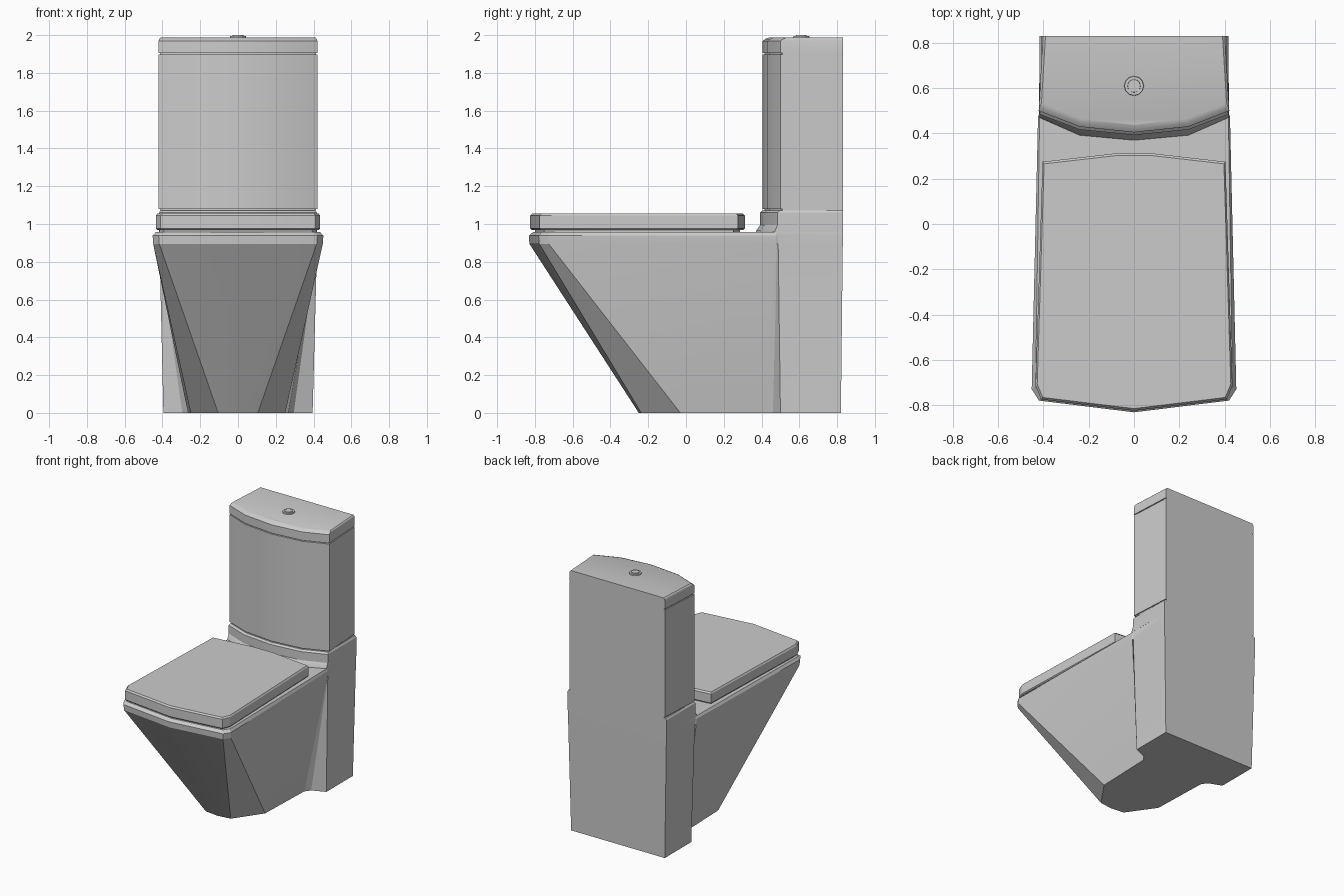
import bpy, bmesh, math

if "Cube" in bpy.data.objects:
    bpy.data.objects.remove(bpy.data.objects["Cube"])


def loft(name, rings):
    """Skin between stacked half outlines (x >= 0, front to back), mirrored in x."""
    bm = bmesh.new()
    loops = []
    for z, half in rings:
        left = [(-x, y) for x, y in reversed(half) if x > 1e-6]
        loops.append([bm.verts.new((x, y, z)) for x, y in half + left])
    n = len(loops[0])
    for lo, hi in zip(loops, loops[1:]):
        for i in range(n):
            j = (i + 1) % n
            bm.faces.new((lo[i], lo[j], hi[j], hi[i]))
    bm.faces.new(list(reversed(loops[0])))
    bm.faces.new(loops[-1])
    bmesh.ops.recalc_face_normals(bm, faces=bm.faces)
    return finish(name, bm)


def finish(name, bm):
    mesh = bpy.data.meshes.new(name)
    bm.to_mesh(mesh)
    bm.free()
    ob = bpy.data.objects.new(name, mesh)
    bpy.context.collection.objects.link(ob)
    bpy.ops.object.select_all(action='DESELECT')
    bpy.context.view_layer.objects.active = ob
    ob.select_set(True)
    bpy.ops.object.shade_smooth_by_angle(angle=math.radians(20))
    return ob


def inset(half, dx, dy):
    """Pull sides in by dx and the front back by dy; the wall side stays put."""
    return [(max(x - dx, 0), y if y > 0.8 else y + dy) for x, y in half]


def scaled(half, s, cy=-0.26):
    return [(x * s, cy + (y - cy) * s) for x, y in half]


# Bowl and pedestal in one body: narrow foot, wide rim
foot = [(0, -.25), (.105, -.237), (.25, -.03), (.265, .42), (.295, .46),
        (.395, .50), (.395, .82)]
rim = [(0, -.832), (.42, -.78), (.452, -.73), (.424, .476), (.422, .48),
       (.419, .485), (.418, .83)]
rim_top = [(0, -.81), (.405, -.76), (.435, -.72), (.417, .476), (.417, .48),
           (.417, .485), (.417, .83)]
loft("bowl_pedestal", [(0, foot), (.895, inset(rim, .003, .003)), (.938, rim),
                       (.957, rim_top)])

# Tank outline with bowed front
tank = [(0, .405), (.24, .43), (.421, .50), (.403, .83)]
base = [(0, .393), (.24, .417), (.418, .485), (.417, .83)]

# Neck flaring out onto the rim deck
loft("tank_neck", [(.957, [(0, .37), (.24, .392), (.418, .47), (.417, .83)]),
                   (.968, [(0, .373), (.24, .395), (.418, .472), (.417, .83)]),
                   (.995, base), (1.06, base), (1.072, inset(base, .008, .012))])

# Tank with slim recesses at both ends
groove = inset(tank, .007, .01)
loft("tank", [(1.072, groove), (1.079, groove), (1.08, tank), (1.897, tank),
              (1.898, groove), (1.904, groove)])

# Tank lid with chamfered top
loft("tank_lid", [(1.904, tank), (1.968, tank), (1.98, inset(tank, .004, .015)),
                  (1.987, inset(tank, .012, .033))])

# Seat cushion strip and closed seat lid
seat = [(0, -.825), (.41, -.775), (.435, -.715), (.404, .275), (.08, .312)]
seat[-1:] = [(.08, .312), (0, .312)]
loft("seat_spacer", [(.955, scaled(seat, .955)), (.972, scaled(seat, .955))])
loft("seat_lid", [(.968, scaled(seat, .985)), (.976, seat), (1.044, seat),
                  (1.055, scaled(seat, .983))])

# Flush button: stepped disc
bm = bmesh.new()
for r, z0, z1 in ((.045, 1.98, 1.995), (.03, 1.99, 2.0)):
    made = bmesh.ops.create_cone(bm, cap_ends=True, segments=12, radius1=r,
                                 radius2=r * .93, depth=z1 - z0)
    bmesh.ops.translate(bm, verts=made["verts"], vec=(0, .61, (z0 + z1) / 2))
finish("flush_button", bm)
